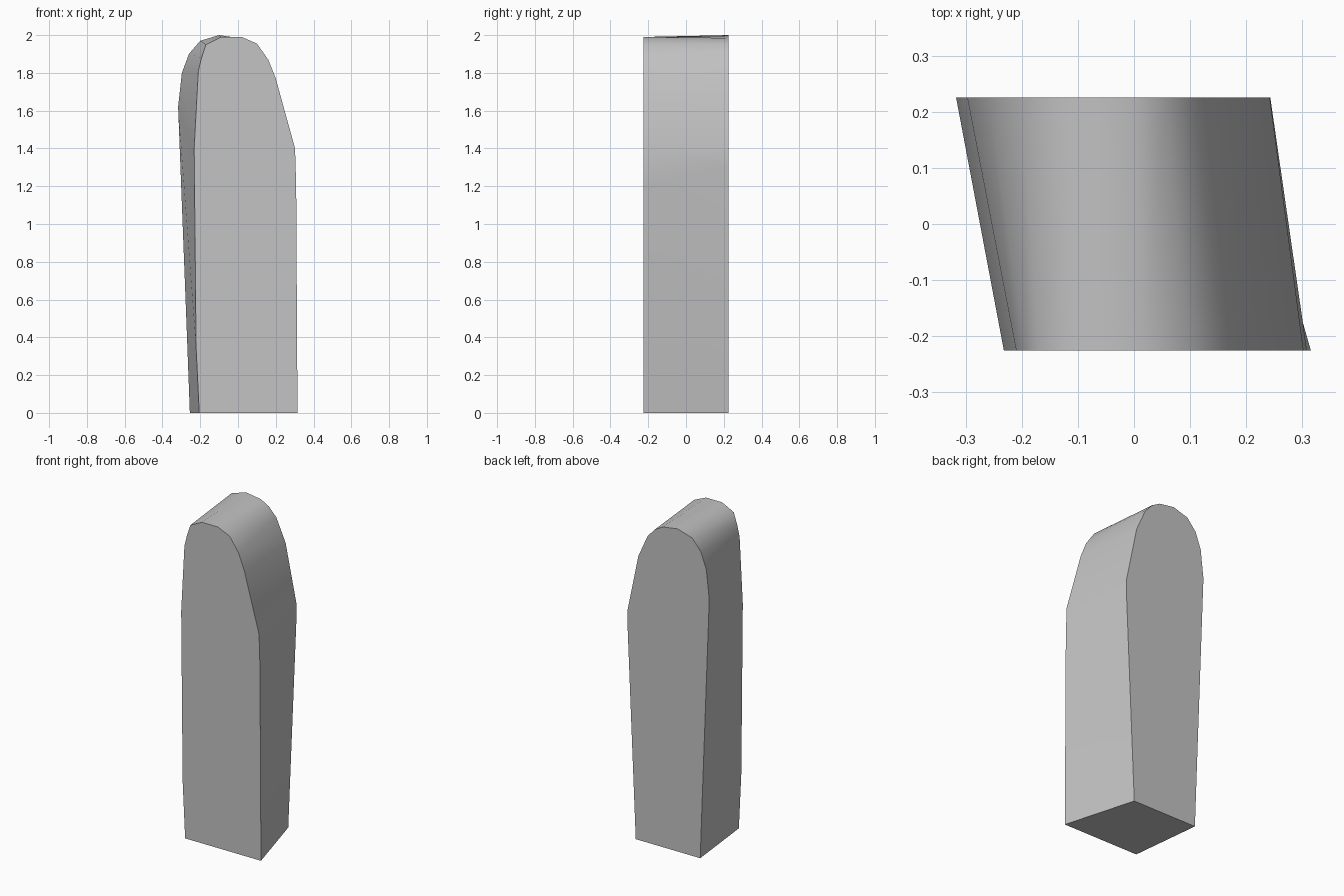
import bpy
import bmesh
import math

cube = bpy.data.objects.get("Cube")
if cube:
    bpy.data.objects.remove(cube, do_unlink=True)

# Plain grey stone
stone = bpy.data.materials.new("grey stone")
stone.use_nodes = True
colour = (0.55, 0.55, 0.55, 1)
stone.diffuse_color = colour
shader = next(n for n in stone.node_tree.nodes if n.type == 'BSDF_PRINCIPLED')
shader.inputs["Base Color"].default_value = colour
shader.inputs["Roughness"].default_value = 0.8

# Uneven rounded outlines of the two faces (x, z), bottom left round to bottom right
HALF_DEPTH = 0.225
front = [(-.205, 0), (-.222, .35), (-.232, 1.4), (-.21, 1.81), (-.193, 1.88),
         (-.17, 1.95), (-.09, 1.99), (.02, 1.99), (.1, 1.955), (.16, 1.87),
         (.2, 1.77), (.302, 1.4), (.308, 1.2), (.315, 0)]
back = [(-.255, 0), (-.268, .35), (-.317, 1.62), (-.297, 1.8), (-.26, 1.9),
        (-.2, 1.97), (-.1, 2), (0, 1.985), (.055, 1.955), (.106, 1.9),
        (.169, 1.76), (.242, 1.41), (.243, 1.3), (.187, 0)]


def loft(name, near, far, depth, material):
    """Bridge two outlines into a closed solid."""
    bm = bmesh.new()
    a = [bm.verts.new((x, -depth, z)) for x, z in near]
    b = [bm.verts.new((x, depth, z)) for x, z in far]
    bm.faces.new(a)
    bm.faces.new(b[::-1])
    for i in range(len(a)):
        j = (i + 1) % len(a)
        bm.faces.new((a[i], b[i], b[j], a[j]))
    bmesh.ops.recalc_face_normals(bm, faces=bm.faces)
    mesh = bpy.data.meshes.new(name)
    bm.to_mesh(mesh)
    bm.free()
    mesh.materials.append(material)
    obj = bpy.data.objects.new(name, mesh)
    bpy.context.collection.objects.link(obj)
    return obj


# Standing stone slab with a smooth rim and crisp faces
slab = loft("standing_stone", front, back, HALF_DEPTH, stone)
bpy.ops.object.select_all(action='DESELECT')
slab.select_set(True)
bpy.context.view_layer.objects.active = slab
bpy.ops.object.shade_smooth_by_angle(angle=math.radians(40))
